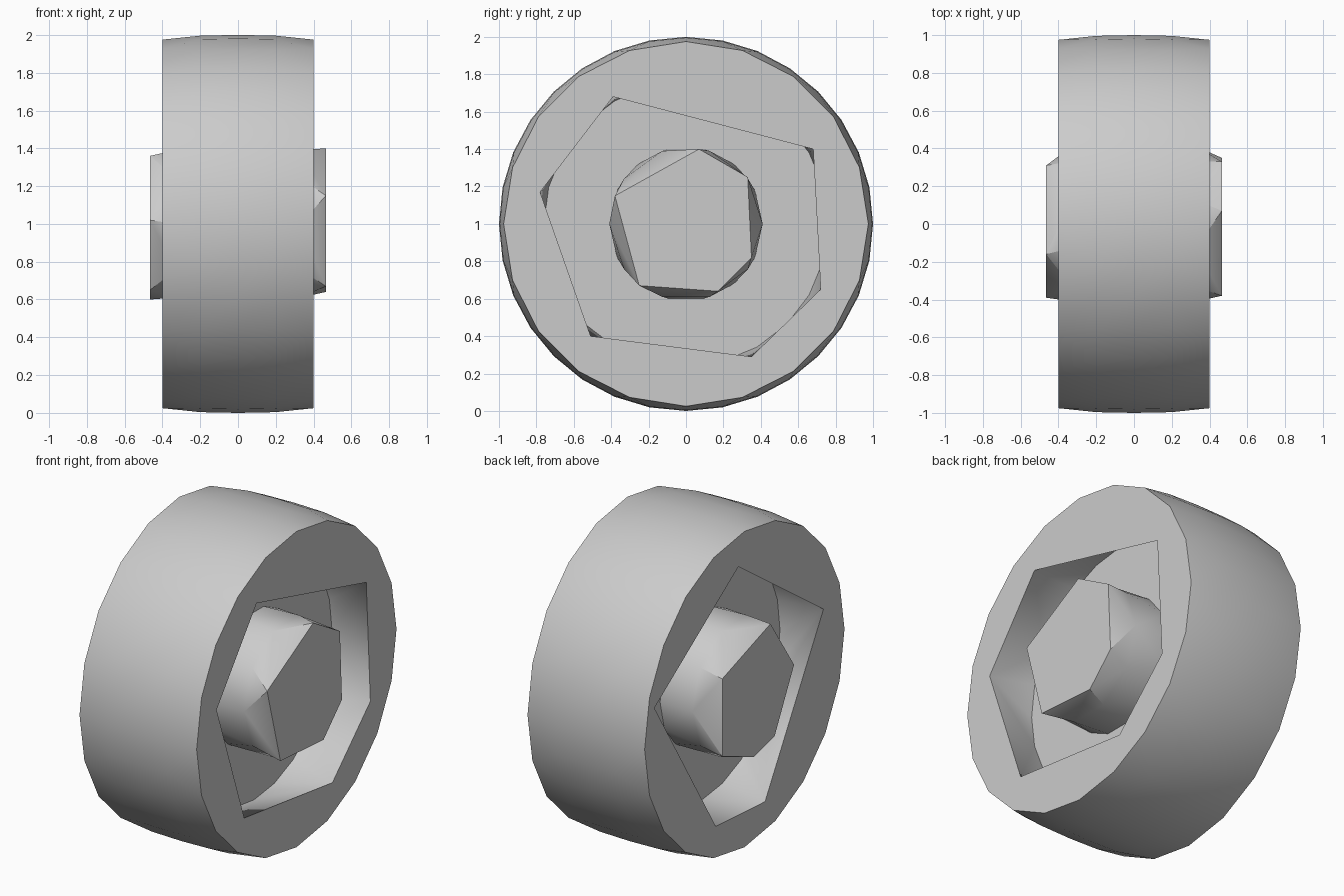
import bpy
import bmesh
from math import sin, cos, atan2, tau, radians

cube = bpy.data.objects.get("Cube")
if cube:
    bpy.data.objects.remove(cube, do_unlink=True)

COLOUR = (0.6, 0.6, 0.6, 1)
grey = bpy.data.materials.new("plain grey")
grey.use_nodes = True
grey.diffuse_color = COLOUR
grey.node_tree.nodes["Principled BSDF"].inputs["Base Color"].default_value = COLOUR


def circle(radius, sides):
    return [(radius * cos(tau * i / sides), radius * sin(tau * i / sides)) for i in range(sides)]


def angle(p):
    return atan2(p[1], p[0]) % tau


def add_ring(bm, x, points):
    """Ring of vertices across the axle, sorted by angle; returns (angle, vertex)."""
    pts = sorted(points, key=angle)
    return [(angle(p), bm.verts.new((x, p[0], p[1] + 1))) for p in pts]


def loft(bm, a, b):
    """Skin two rings that may have different numbers of sides."""
    def at(ring, k):
        turns, i = divmod(k, len(ring))
        return ring[i][0] + tau * turns, ring[i][1]
    i = j = 0
    while i < len(a) or j < len(b):
        mid_a = at(a, i)[0] + at(a, i + 1)[0]
        mid_b = at(b, j)[0] + at(b, j + 1)[0]
        va, vb = at(a, i)[1], at(b, j)[1]
        if j >= len(b) or (i < len(a) and mid_a <= mid_b):
            bm.faces.new((va, at(a, i + 1)[1], vb))
            i += 1
        else:
            bm.faces.new((va, at(b, j + 1)[1], vb))
            j += 1


def skin(name, sections):
    """Closed solid through a list of (x, points) sections."""
    bm = bmesh.new()
    rings = [add_ring(bm, x, pts) for x, pts in sections]
    for a, b in zip(rings, rings[1:]):
        loft(bm, a, b)
    for end in (rings[0], rings[-1]):
        bm.faces.new([v for _, v in end])
    bmesh.ops.recalc_face_normals(bm, faces=bm.faces)
    mesh = bpy.data.meshes.new(name)
    bm.to_mesh(mesh)
    bm.free()
    mesh.materials.append(grey)
    obj = bpy.data.objects.new(name, mesh)
    bpy.context.collection.objects.link(obj)
    bpy.ops.object.select_all(action="DESELECT")
    obj.select_set(True)
    bpy.context.view_layer.objects.active = obj
    bpy.ops.object.shade_smooth_by_angle(angle=radians(32))


# Uneven openings and hub caps, as (y, z from the axle)
left_opening = [(0.68, 0.40), (-0.39, 0.68), (-0.78, 0.17), (-0.51, -0.60), (0.35, -0.71), (0.72, -0.35)]
right_opening = [(0.88, 0.22), (0.06, 0.78), (-0.77, 0.20), (-0.20, -0.77), (0.28, -0.74)]
left_cap = [(0.33, 0.25), (0.07, 0.40), (-0.38, 0.15), (-0.25, -0.33), (0.17, -0.36), (0.35, -0.18)]
right_cap = [(0.31, 0.20), (-0.16, 0.36), (-0.39, 0.02), (-0.20, -0.35), (0.00, -0.40), (0.31, -0.28)]

FLOOR = 0.11

# Crowned tyre with a recess sunk into each side
skin("tyre", [
    (-FLOOR, circle(0.76, 24)),
    (-0.40, right_opening),
    (-0.40, circle(0.975, 20)),
    (-0.20, circle(0.996, 32)),
    (0.0, circle(1.0, 32)),
    (0.20, circle(0.996, 32)),
    (0.40, circle(0.975, 20)),
    (0.40, left_opening),
    (FLOOR, circle(0.76, 24)),
])

# Faceted hubs rising from the recess floors
for name, side, cap in (("left_hub", 1, left_cap), ("right_hub", -1, right_cap)):
    skin(name, [
        (side * (FLOOR - 0.03), circle(0.41, 14)),
        (side * 0.33, circle(0.41, 10)),
        (side * 0.465, cap),
    ])
